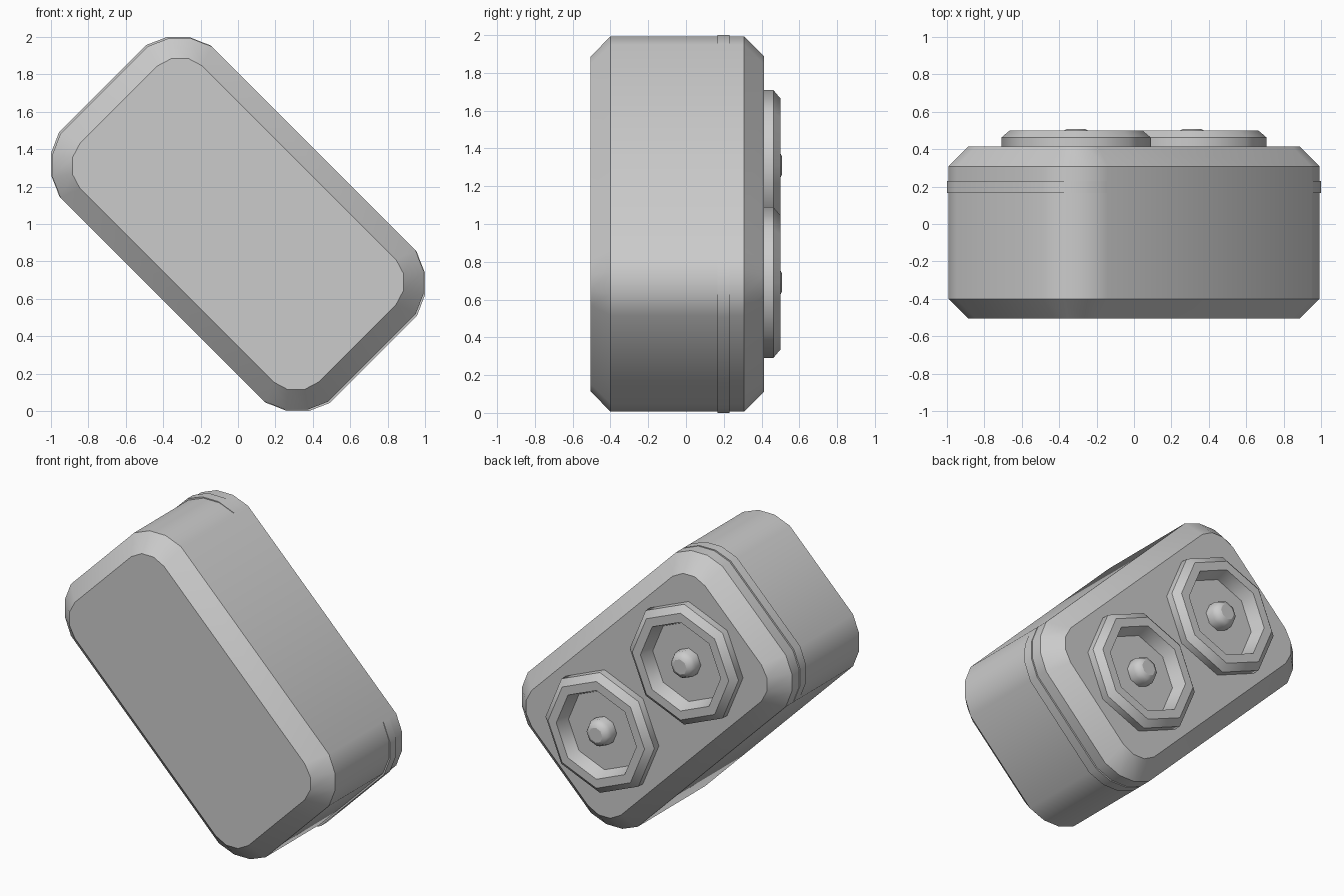
import bpy, bmesh
from math import sin, cos, pi, sqrt

if "Cube" in bpy.data.objects:
    bpy.data.objects.remove(bpy.data.objects["Cube"], do_unlink=True)

grey = bpy.data.materials.new("light_grey")
grey.use_nodes = True
grey.diffuse_color = (0.6, 0.6, 0.6, 1)
grey.node_tree.nodes["Principled BSDF"].inputs["Base Color"].default_value = (0.6, 0.6, 0.6, 1)


def place(u, v, y):
    """u runs down the tilted long axis, v across it, y is depth."""
    return ((u + v) / sqrt(2), y, 1 + (v - u) / sqrt(2))


def loft(name, sections, hollow=False, crisp=True):
    """Skin a list of (outline, depth) sections; hollow joins last to first."""
    bm = bmesh.new()
    rings = [[bm.verts.new(place(u, v, y)) for u, v in outline] for outline, y in sections]
    n = len(rings[0])
    pairs = list(zip(rings, rings[1:]))
    if hollow:
        pairs.append((rings[-1], rings[0]))
    for a, b in pairs:
        for i in range(n):
            j = (i + 1) % n
            bm.faces.new((a[i], a[j], b[j], b[i])).smooth = True
    if not hollow:
        bm.faces.new(rings[0])
        bm.faces.new(rings[-1])
    bmesh.ops.recalc_face_normals(bm, faces=bm.faces)
    # Section outlines stay sharp, edges along the depth stay soft
    if crisp:
        for ring in rings:
            for i in range(n):
                edge = bm.edges.get((ring[i], ring[(i + 1) % n]))
                edge.smooth = False
    mesh = bpy.data.meshes.new(name)
    bm.to_mesh(mesh)
    bm.free()
    mesh.materials.append(grey)
    obj = bpy.data.objects.new(name, mesh)
    bpy.context.collection.objects.link(obj)
    return obj


def rounded_box(cu, cv, r, a, b, su=1, sv=1):
    """Rectangle outline whose corners are three-segment rounds."""
    arc = [(1, 0), (a, b), (b, a), (0, 1)]
    quarter = [((cu + r * p) * su, (cv + r * q) * sv) for p, q in arc]
    pts = quarter + [(-u, v) for u, v in reversed(quarter)]
    return pts + [(-u, -v) for u, v in pts]


def octagon(cu, r):
    return [(cu + r * cos(k * pi / 4), r * sin(k * pi / 4)) for k in range(8)]


# Chamfered body
wide = rounded_box(0.77, 0.329, 0.243, 0.80, 0.455)
narrow = rounded_box(0.732, 0.293, 0.17, 0.85, 0.49)
loft("body", [(narrow, -0.506), (wide, -0.40), (wide, 0.307), (narrow, 0.414)])

# Thin band that stands proud around both short ends
band = rounded_box(0.77, 0.329, 0.243, 0.80, 0.455, 1.011, 0.999)
loft("end_band", [(band, 0.167), (band, 0.231)])

# Two octagonal sockets with a centre stud on the back
for side, cu in (("upper", -0.438), ("lower", 0.438)):
    ring = [(0.40, 0.40), (0.40, 0.462), (0.355, 0.50), (0.295, 0.50), (0.26, 0.40)]
    loft(side + "_socket_ring", [(octagon(cu, r), y) for r, y in ring], hollow=True)
    stud = [(0.09, 0.40), (0.09, 0.465), (0.075, 0.495), (0.05, 0.507)]
    loft(side + "_stud", [(octagon(cu, r), y) for r, y in stud], crisp=False)
